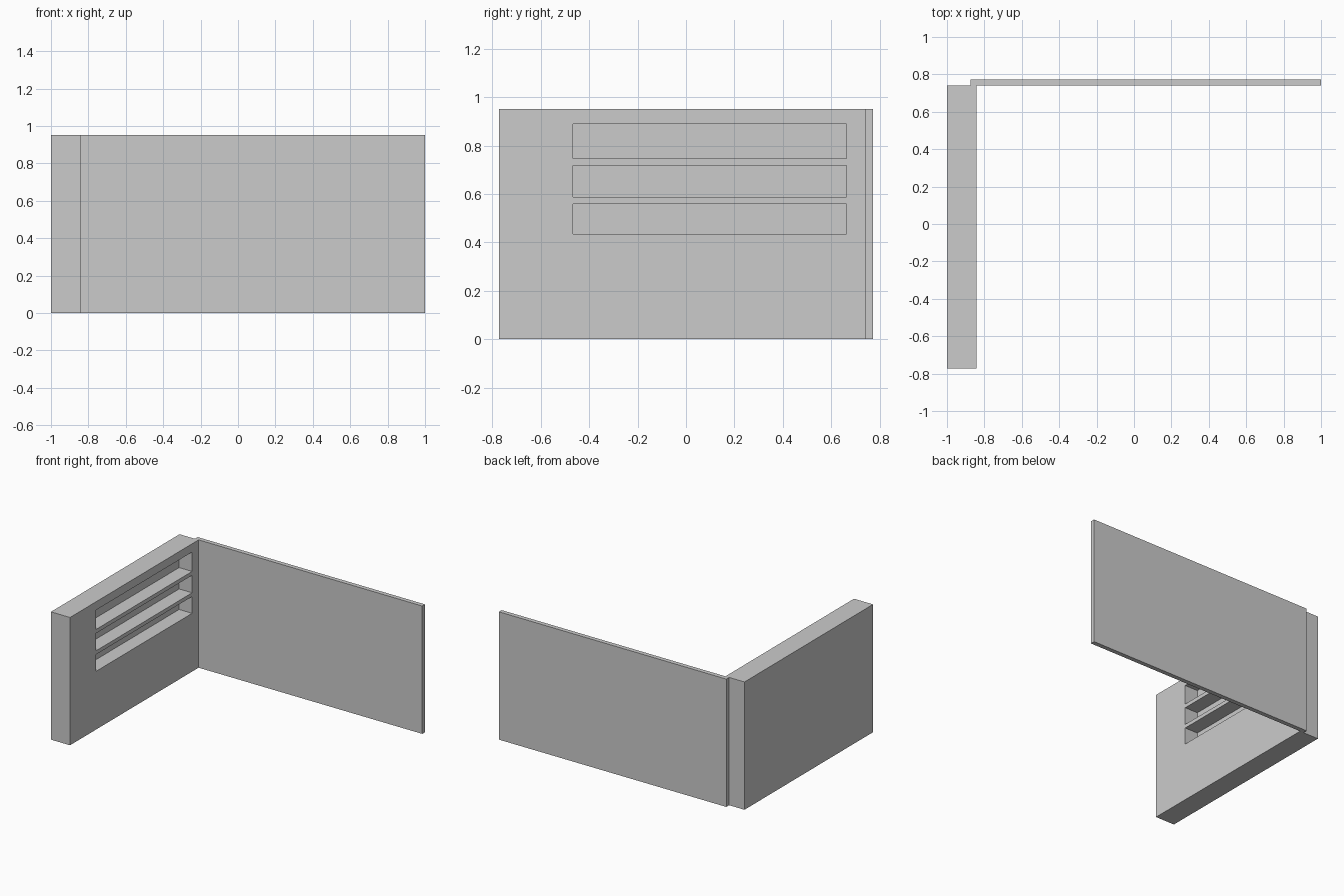
import bpy

if "Cube" in bpy.data.objects:
    bpy.data.objects.remove(bpy.data.objects["Cube"])


def box(name, x, y, z):
    """Axis-aligned box from (min, max) ranges."""
    bpy.ops.mesh.primitive_cube_add(
        size=1, location=[(r[0] + r[1]) / 2 for r in (x, y, z)])
    obj = bpy.context.object
    obj.name = name
    obj.scale = [r[1] - r[0] for r in (x, y, z)]
    bpy.ops.object.transform_apply(location=False, rotation=False, scale=True)
    return obj


# Thin back panel, overlapping part of the thick wall's end
box("back_panel", (-0.873, 1.0), (0.74, 0.773), (0, 0.952))

# Thick side wall
wall = box("side_wall", (-1.0, -0.843), (-0.773, 0.74), (0, 0.952))

# Three long recessed niches in the wall's inner face
for i, z in enumerate([(0.434, 0.559), (0.587, 0.717), (0.746, 0.89)]):
    cutter = box(f"niche_cutter_{i + 1}", (-0.95, -0.7), (-0.467, 0.664), z)
    mod = wall.modifiers.new(f"niche_{i + 1}", 'BOOLEAN')
    mod.operation = 'DIFFERENCE'
    mod.solver = 'EXACT'
    mod.object = cutter
    bpy.context.view_layer.objects.active = wall
    bpy.ops.object.modifier_apply(modifier=mod.name)
    bpy.data.objects.remove(cutter, do_unlink=True)
